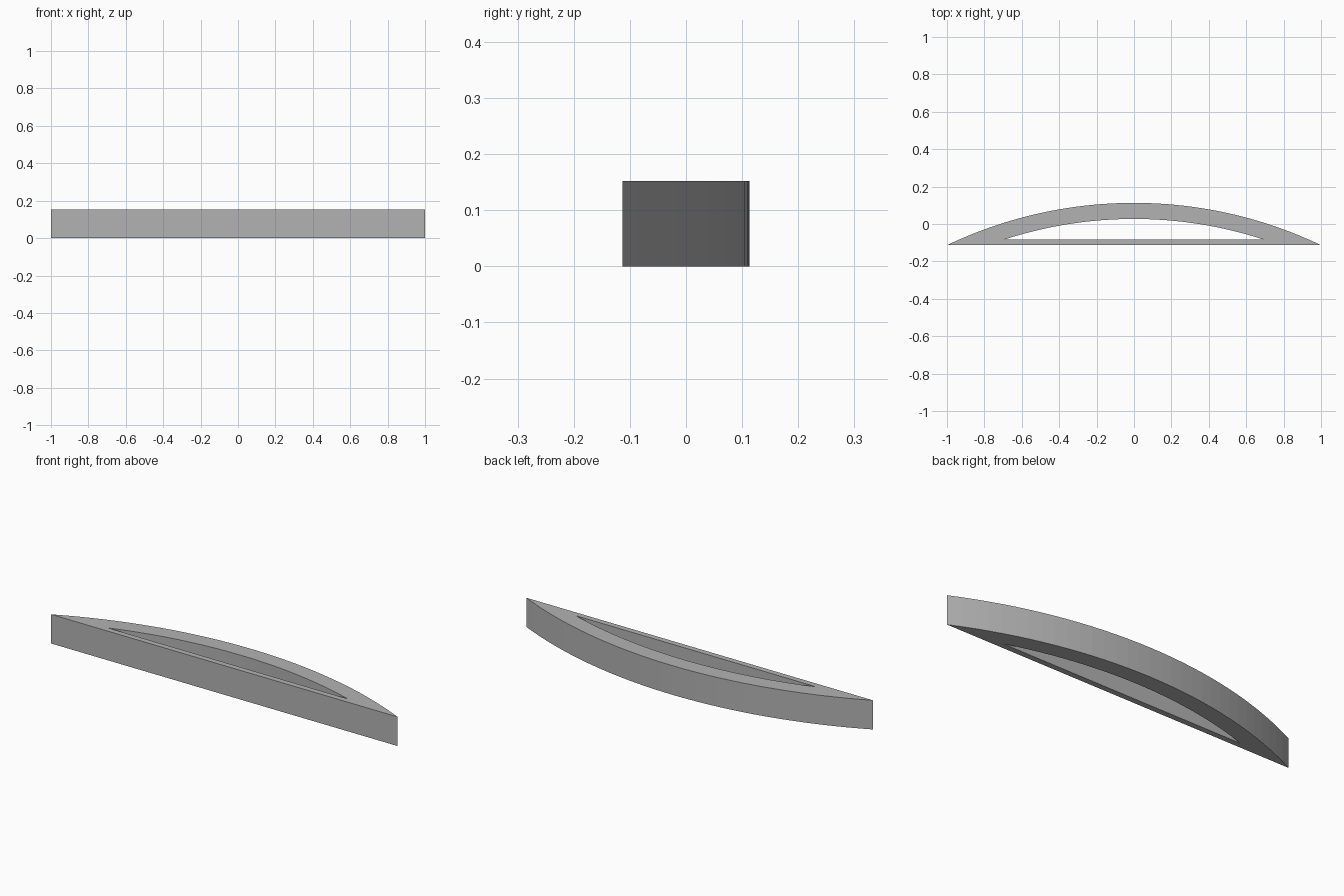
import bpy
import bmesh
from math import asin, sin, cos, sqrt

cube = bpy.data.objects.get("Cube")
if cube:
    bpy.data.objects.remove(cube, do_unlink=True)

HEIGHT = 0.152
FRONT, BACK = -0.113, 0.113      # flat front face and crown of the arc
RIM, BAR = 0.086, 0.03           # arched rim and straight bar thickness
SEGMENTS = 32

# Concentric circles for the outer and inner arcs
sagitta = BACK - FRONT
radius = (1 + sagitta ** 2) / (2 * sagitta)
centre_y = BACK - radius


def arc(r, chord_y):
    """Points of a circular segment, from its right tip to its left tip."""
    half = sqrt(r ** 2 - (chord_y - centre_y) ** 2)
    limit = asin(half / r)
    angles = [limit * (2 * i / SEGMENTS - 1) for i in range(SEGMENTS + 1)]
    return [(r * sin(a), centre_y + r * cos(a)) for a in angles]


outer = arc(radius, FRONT)
inner = arc(radius - RIM, FRONT + BAR)

grey = bpy.data.materials.new("grey")
grey.use_nodes = True
colour = (0.45, 0.45, 0.45, 1)
grey.diffuse_color = colour
grey.node_tree.nodes["Principled BSDF"].inputs["Base Color"].default_value = colour

# Bow-shaped frame: matching rings of corners, bridged all the way round
bm = bmesh.new()
rings = [[bm.verts.new((x, y, z)) for x, y in profile]
         for profile, z in ((outer, 0), (outer, HEIGHT), (inner, HEIGHT), (inner, 0))]
count = SEGMENTS + 1
for k in range(4):
    a, b = rings[k], rings[(k + 1) % 4]
    for i in range(count):
        j = (i + 1) % count
        bm.faces.new((a[i], a[j], b[j], b[i]))
bmesh.ops.recalc_face_normals(bm, faces=bm.faces)

mesh = bpy.data.meshes.new("arched_frame")
bm.to_mesh(mesh)
bm.free()
mesh.materials.append(grey)
frame = bpy.data.objects.new("arched_frame", mesh)
bpy.context.collection.objects.link(frame)
